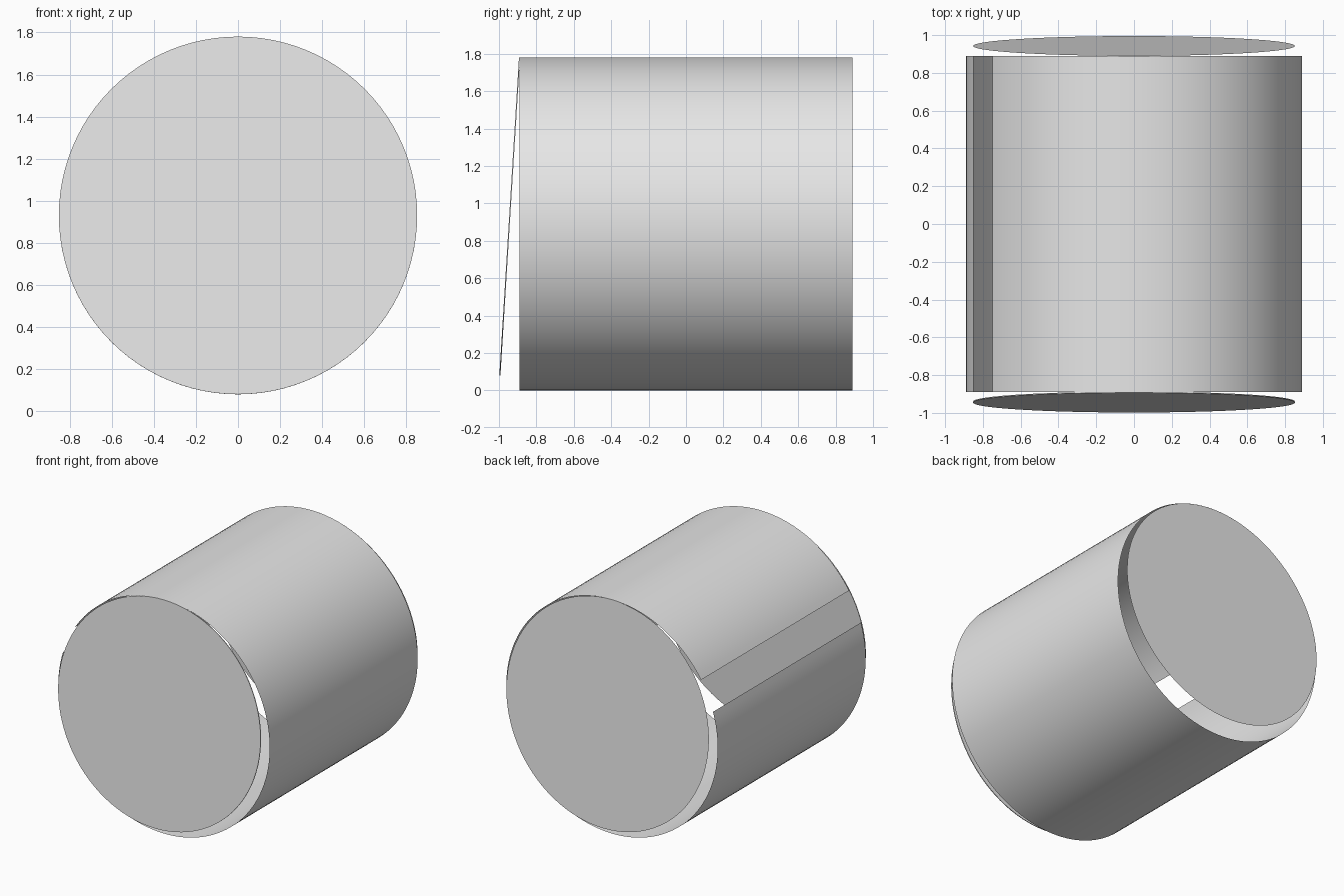
import bpy, bmesh
from math import radians, cos, sin, hypot, atan2
from mathutils import Matrix

cube = bpy.data.objects.get("Cube")
if cube:
    bpy.data.objects.remove(cube)

RADIUS = 0.89       # barrel radius, also half its length
LID_DROP = 1.70     # height of a tilted lid
LID_SWING = 0.105   # how far a lid's lower edge stands off the barrel
LID_THICK = 0.006

grey = bpy.data.materials.new("plain grey")
grey.use_nodes = True
grey.diffuse_color = (0.8, 0.8, 0.8, 1)
grey.node_tree.nodes["Principled BSDF"].inputs["Base Color"].default_value = (0.8, 0.8, 0.8, 1)


def add_object(name, bm):
    mesh = bpy.data.meshes.new(name)
    bm.to_mesh(mesh)
    bm.free()
    mesh.materials.append(grey)
    obj = bpy.data.objects.new(name, mesh)
    bpy.context.collection.objects.link(obj)
    return obj


# Barrel: thin open tube lying along y, with a lengthwise slit high on one side
def make_barrel(slit_start=147.4, slit_end=162.8, steps=120):
    bm = bmesh.new()
    sweep = 360 - (slit_end - slit_start)
    arc = []
    for i in range(steps + 1):
        a = radians(slit_end + sweep * i / steps)
        arc.append(bm.verts.new((RADIUS * cos(a), RADIUS, RADIUS + RADIUS * sin(a))))
    edges = [bm.edges.new(pair) for pair in zip(arc, arc[1:])]
    result = bmesh.ops.extrude_edge_only(bm, edges=edges)
    moved = [v for v in result["geom"] if isinstance(v, bmesh.types.BMVert)]
    bmesh.ops.translate(bm, verts=moved, vec=(0, -2 * RADIUS, 0))
    # Make the faces point away from the axis
    for face in bm.faces:
        face.smooth = True
        face.normal_update()
        c = face.calc_center_median()
        if face.normal.x * c.x + face.normal.z * (c.z - RADIUS) < 0:
            face.normal_flip()
    return add_object("barrel", bm)


# Lid: flat disc meeting the barrel at the top and swung out at the bottom
def make_lid(name, side, thick):
    bm = bmesh.new()
    bmesh.ops.create_circle(bm, cap_ends=True, segments=96,
                            radius=hypot(LID_DROP, LID_SWING) / 2)
    tilt = atan2(LID_SWING, LID_DROP)
    place = Matrix.Translation((0, side * (RADIUS + LID_SWING / 2),
                                2 * RADIUS - LID_DROP / 2))
    turn = Matrix.Rotation(-side * (radians(90) - tilt), 4, "X")
    bmesh.ops.transform(bm, matrix=place @ turn, verts=bm.verts)
    bm.faces.ensure_lookup_table()
    bm.normal_update()
    if bm.faces[0].normal.y * side < 0:
        bm.faces[0].normal_flip()
    obj = add_object(name, bm)
    if thick:
        mod = obj.modifiers.new("sheet", "SOLIDIFY")
        mod.thickness = thick
        mod.offset = 0
    return obj


make_barrel()
make_lid("front_lid", -1, LID_THICK)
make_lid("back_lid", 1, 0)
